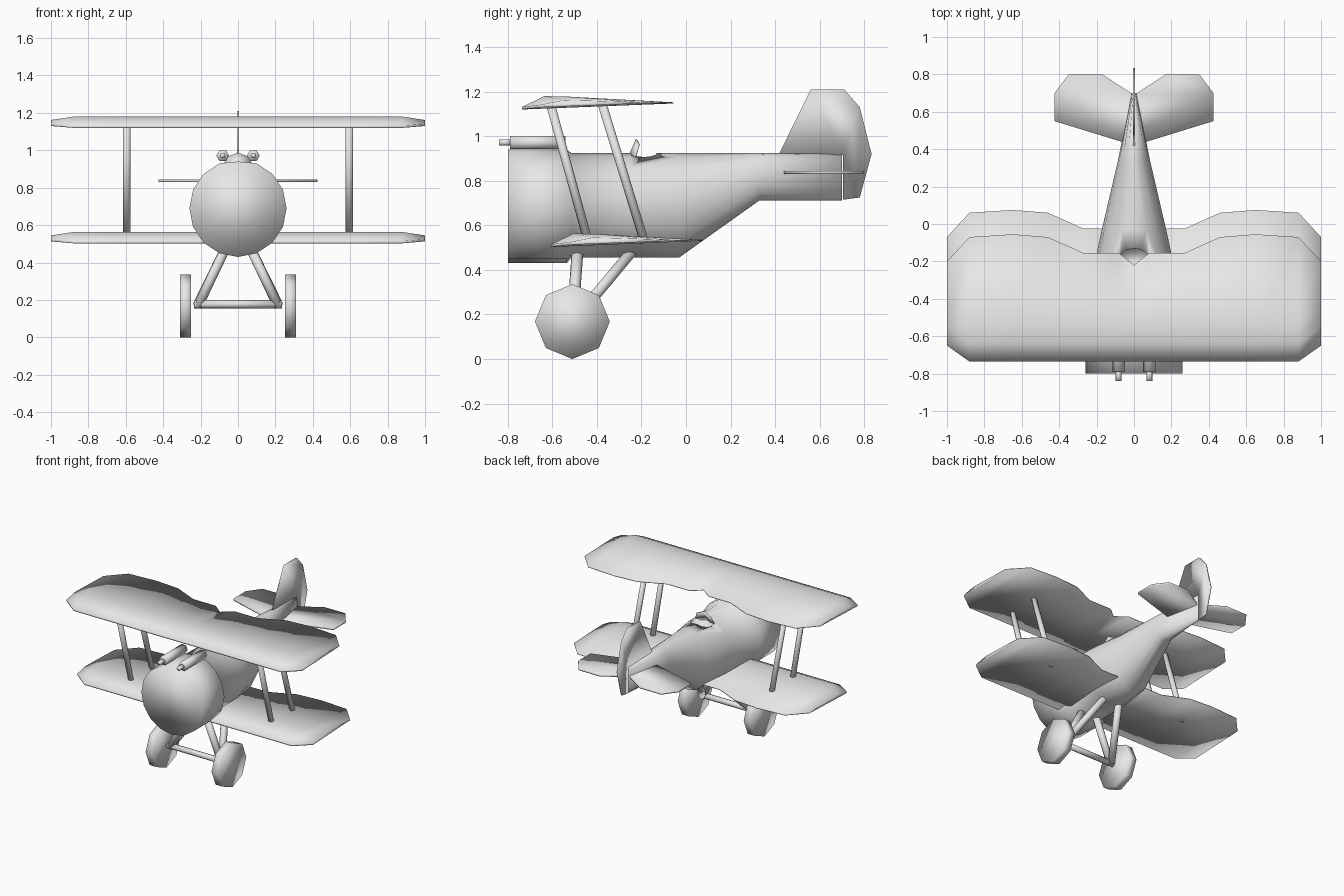
import bpy, bmesh, math
from mathutils import Vector

if "Cube" in bpy.data.objects:
    bpy.data.objects.remove(bpy.data.objects["Cube"])

grey = bpy.data.materials.new("plain_grey")
grey.diffuse_color = (0.8, 0.8, 0.8, 1)
grey.use_nodes = True
grey.node_tree.nodes["Principled BSDF"].inputs["Base Color"].default_value = grey.diffuse_color


def finish(name, bm):
    bmesh.ops.recalc_face_normals(bm, faces=bm.faces)
    for f in bm.faces:
        f.smooth = True
    me = bpy.data.meshes.new(name)
    bm.to_mesh(me)
    bm.free()
    me.materials.append(grey)
    ob = bpy.data.objects.new(name, me)
    bpy.context.collection.objects.link(ob)
    return ob


def loft(name, rings):
    """Skin a row of closed rings and cap both ends."""
    bm = bmesh.new()
    vs = [[bm.verts.new(p) for p in r] for r in rings]
    n = len(vs[0])
    for a, b in zip(vs, vs[1:]):
        for i in range(n):
            j = (i + 1) % n
            bm.faces.new((a[i], a[j], b[j], b[i]))
    bm.faces.new(vs[0])
    bm.faces.new(vs[-1])
    return finish(name, bm)


def tube(name, p, q, r, n=8, phase=0.0):
    p, q = Vector(p), Vector(q)
    d = (q - p).normalized()
    ref = Vector((0, 0, 1)) if abs(d.z) < 0.9 else Vector((0, 1, 0))
    u = d.cross(ref).normalized()
    v = u.cross(d)
    rings = []
    for c in (p, q):
        angles = [phase + 2 * math.pi * i / n for i in range(n)]
        rings.append([c + r * (math.cos(a) * u + math.sin(a) * v) for a in angles])
    return loft(name, rings)


def plate(name, pts, thick, place):
    """Thin flat plate from an outline; place maps (a, b, depth) to xyz."""
    return loft(name, [[place(a, b, s * thick / 2) for a, b in pts] for s in (-1, 1)])


# Fuselage with engine cowl: (y, half width, bottom z, top z)
N = 16
sections = [(-0.80, 0.26, 0.43, 0.95), (-0.535, 0.26, 0.43, 0.95),
            (-0.515, 0.235, 0.456, 0.925), (-0.25, 0.22, 0.456, 0.925),
            (-0.03, 0.172, 0.456, 0.925), (0.33, 0.088, 0.712, 0.925),
            (0.70, 0.012, 0.712, 0.922)]
rings = []
for y, w, lo, hi in sections:
    ring = []
    for i in range(N):
        a = 2 * math.pi * i / N
        z = (lo + hi) / 2 + (hi - lo) / 2 * math.sin(a)
        ring.append((w * math.cos(a), y, min(z, 0.94)))
    rings.append(ring)
fuselage = loft("fuselage", rings)

# Cockpit opening
cutter = tube("cockpit_cutter", (0, -0.19, 0.85), (0, -0.19, 1.1), 0.06, 12)
for v in cutter.data.vertices:
    v.co.x *= 1.35
cutter.hide_render = True
cutter.hide_set(True)
cut = fuselage.modifiers.new("cockpit", 'BOOLEAN')
cut.operation = 'DIFFERENCE'
cut.solver = 'EXACT'
cut.object = cutter

# Windshield
bm = bmesh.new()
p = [bm.verts.new(c) for c in [(-0.085, -0.235, 0.90), (0, -0.256, 0.915), (0.085, -0.235, 0.90),
                               (0.06, -0.214, 0.965), (0, -0.226, 0.987), (-0.06, -0.214, 0.965)]]
bm.faces.new((p[0], p[1], p[4], p[5]))
bm.faces.new((p[1], p[2], p[3], p[4]))
shield = finish("windshield", bm)
shield.modifiers.new("thickness", 'SOLIDIFY').thickness = 0.008

# Wings: half-span stations (x, leading y, trailing y, bottom z, top z)
half = [(0, -0.735, -0.22, 0, 0.06), (0.08, -0.735, -0.155, 0, 0.06),
        (0.27, -0.735, -0.155, 0, 0.06), (0.46, -0.735, -0.07, 0, 0.06),
        (0.65, -0.735, -0.055, 0, 0.06), (0.88, -0.735, -0.07, 0, 0.06),
        (1.0, -0.65, -0.20, 0.01, 0.042)]
stations = [(-s[0],) + s[1:] for s in reversed(half[1:])] + half


def wing(name, dy, z0):
    rings = []
    for x, le, te, zb, zt in stations:
        prof = [(le, zb), (le, zb + 0.012), (le + 0.10, zt),
                (le + 0.20, zt - 0.002), (te, 0.032), (te, 0.027)]
        rings.append([(x, y + dy, z0 + z) for y, z in prof])
    return loft(name, rings)


wing("upper_wing", 0, 1.12)
wing("lower_wing", 0.13, 0.503)

# Tailplane and fin
right = [(0.09, 0.447), (0.425, 0.55), (0.425, 0.70), (0.35, 0.80), (0.17, 0.80)]
outline = [(0, 0.42)] + right + [(0, 0.69)] + [(-x, y) for x, y in reversed(right)]
plate("tailplane", outline, 0.014, lambda a, b, d: (a, b, 0.838 + d))
fin = [(0.415, 0.915), (0.56, 1.21), (0.71, 1.21), (0.78, 1.13), (0.833, 0.92),
       (0.78, 0.725), (0.705, 0.715), (0.705, 0.915)]
plate("fin_and_rudder", fin, 0.012, lambda a, b, d: (d, a, b))

# Axle
tube("axle", (-0.235, -0.51, 0.177), (0.235, -0.51, 0.177), 0.022)

# Paired parts
for s, side in ((-1, "left"), (1, "right")):
    tube(side + "_front_strut", (s * 0.595, -0.61, 1.15), (s * 0.595, -0.44, 0.53), 0.02)
    tube(side + "_rear_strut", (s * 0.595, -0.378, 1.15), (s * 0.595, -0.185, 0.52), 0.02)
    tube(side + "_gun", (s * 0.082, -0.79, 0.972), (s * 0.082, -0.54, 0.972), 0.034, 6)
    tube(side + "_gun_muzzle", (s * 0.082, -0.84, 0.972), (s * 0.082, -0.78, 0.972), 0.016, 6)
    tube(side + "_front_leg", (s * 0.065, -0.487, 0.48), (s * 0.215, -0.51, 0.165), 0.026)
    tube(side + "_rear_leg", (s * 0.065, -0.245, 0.48), (s * 0.215, -0.50, 0.175), 0.026)
    tube(side + "_wheel", (s * 0.25, -0.51, 0.168), (s * 0.31, -0.51, 0.168), 0.168, 8)
